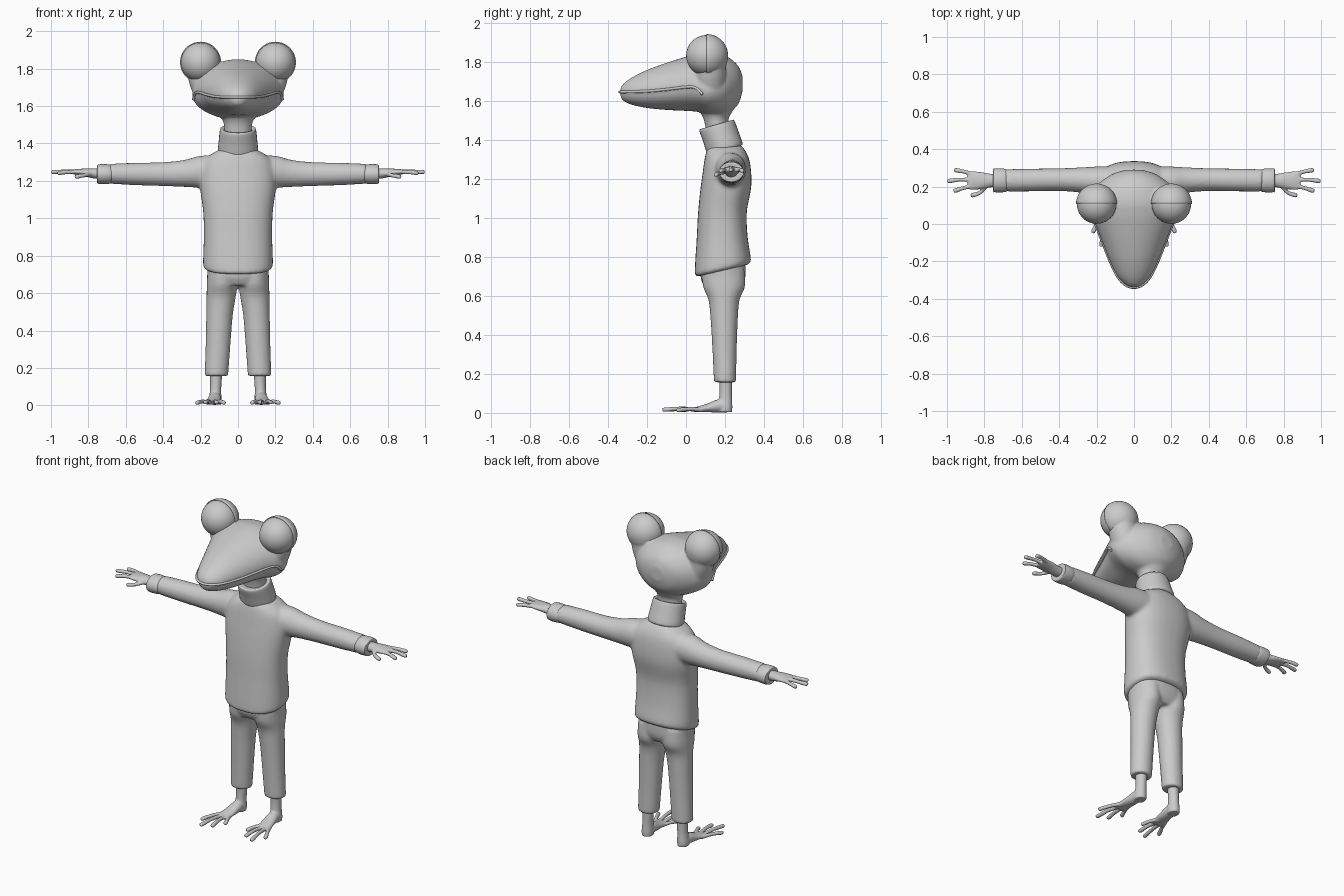
import bpy, bmesh
from math import sin, cos, pi, copysign
from mathutils import Vector, Matrix

if "Cube" in bpy.data.objects:
    bpy.data.objects.remove(bpy.data.objects["Cube"])

grey = bpy.data.materials.new("plain grey")
grey.use_nodes = True
grey.diffuse_color = (0.6, 0.6, 0.6, 1)
grey.node_tree.nodes["Principled BSDF"].inputs["Base Color"].default_value = grey.diffuse_color


def finish(name, bm, voxel=0, relax=0):
    """Make an object; a voxel size melts overlapping pieces into one skin."""
    bmesh.ops.recalc_face_normals(bm, faces=bm.faces)
    mesh = bpy.data.meshes.new(name)
    bm.to_mesh(mesh)
    bm.free()
    obj = bpy.data.objects.new(name, mesh)
    bpy.context.collection.objects.link(obj)
    mesh.materials.append(grey)
    mesh.shade_smooth()
    if voxel:
        melt = obj.modifiers.new("melt", 'REMESH')
        melt.mode = 'VOXEL'
        melt.voxel_size = voxel
        melt.use_smooth_shade = True
        soft = obj.modifiers.new("soften", 'SMOOTH')
        soft.factor, soft.iterations = 0.5, relax
    else:
        bpy.ops.object.select_all(action='DESELECT')
        bpy.context.view_layer.objects.active = obj
        obj.select_set(True)
        bpy.ops.object.shade_smooth_by_angle(angle=0.9)
    return obj


def spline(rows, steps):
    """Catmull-Rom interpolation of equally long number rows."""
    out = []
    for i in range(len(rows) - 1):
        a, b, c, d = (rows[max(0, min(len(rows) - 1, i + k))] for k in (-1, 0, 1, 2))
        for s in range(steps):
            t = s / steps
            out.append([q + t / 2 * (r - p + t * (2*p - 5*q + 4*r - w + t * (3*(q - r) + w - p)))
                        for p, q, r, w in zip(a, b, c, d)])
    return out + [list(rows[-1])]


def loft(bm, rings, n=32, e=1.0, steps=4):
    """Ring: centre, side vector, upper vector, lower vector, lower width factor."""
    rows = [[*c, *u, *v, *w, j] for c, u, v, w, j in rings]
    half = n // 2
    angles = [(pi * k / half, 0) for k in range(half + 1)] + [(pi + pi * k / half, 1) for k in range(half + 1)]
    loops = []
    for row in spline(rows, steps):
        c, u, v, w = (Vector(row[i:i + 3]) for i in (0, 3, 6, 9))
        loop = []
        for a, low in angles:
            ca, sa = (copysign(abs(f) ** e, f) for f in (cos(a), sin(a)))
            p = c + u * ca * (row[12] if low else 1) + (w if low else v) * abs(sa)
            loop.append(bm.verts.new(p))
        loops.append(loop)
    m = len(angles)
    for a, b in zip(loops, loops[1:]):
        for k in range(m):
            bm.faces.new((a[k], a[(k + 1) % m], b[(k + 1) % m], b[k]))
    bm.faces.new(loops[0])
    bm.faces.new(loops[-1])
    bmesh.ops.remove_doubles(bm, verts=[v for l in loops for v in l], dist=0.0001)


def column(bm, rows, e=1.0):
    """Upright form; row: x, y, z, half width, half depth, rise towards the back."""
    loft(bm, [((x, y, z), (rx, 0, 0), (0, ry, t), (0, -ry, -t), 1) for x, y, z, rx, ry, t in rows], e=e)


def tube(bm, rows, n=14):
    """Sideways limb; row: x, y, z, half width, half thickness."""
    pts = [Vector(r[:3]) for r in rows]
    rings = []
    for i, r in enumerate(rows):
        d = pts[min(i + 1, len(pts) - 1)] - pts[max(i - 1, 0)]
        u = d.cross(Vector((0, 0, 1))).normalized()
        v = u.cross(d).normalized() * r[4]
        rings.append((pts[i], u * r[3], v, -v, 1))
    loft(bm, rings, n)


def digit(bm, base, knuckle, tip, r):
    """Slim finger or toe with a rounded pad at its end."""
    a, b, c = Vector(base), Vector(knuckle), Vector(tip)
    end = c + (c - b).normalized() * r * 0.7
    tube(bm, [(*a, r, r), (*b, r * 0.85, r * 0.85), (*c, r, r * 0.9), (*end, r * 0.3, r * 0.3)])


# Head: stations of depth, half width, crown, mouth height, jaw, jaw width
stations = [(-.337, .015, 1.66, 1.647, 1.63, .95), (-.325, .045, 1.685, 1.647, 1.605, .92),
            (-.28, .088, 1.72, 1.648, 1.582, .92), (-.2, .128, 1.76, 1.651, 1.565, .93),
            (-.1, .168, 1.797, 1.66, 1.555, .94), (0, .208, 1.828, 1.672, 1.55, .95),
            (.06, .235, 1.843, 1.665, 1.545, .98), (.12, .243, 1.85, 1.66, 1.53, 1),
            (.2, .205, 1.835, 1.68, 1.53, 1), (.265, .12, 1.785, 1.69, 1.58, 1),
            (.29, .04, 1.73, 1.69, 1.65, 1)]
bm = bmesh.new()
loft(bm, [((0, y, m), (w, 0, 0), (0, 0, t - m), (0, 0, b - m), j) for y, w, t, m, b, j in stations], n=48)
column(bm, [(0, .17, 1.4, .075, .06, 0), (0, .155, 1.5, .075, .062, 0),
            (0, .155, 1.55, .1, .085, 0), (0, .16, 1.62, .17, .11, 0)])
for s in (1, -1):
    column(bm, [(s * .15, .12, 1.64, .08, .08, 0), (s * .18, .125, 1.72, .08, .08, 0),
                (s * .195, .13, 1.8, .08, .075, 0)])
    bmesh.ops.create_uvsphere(bm, u_segments=32, v_segments=16, radius=.098,
                              matrix=Matrix.Translation((s * .198, .118, 1.826)))
finish("head", bm, .008, 4)

# Lips follow the mouth line and droop at the corners
side = [(w, y, m) for y, w, t, m, b, j in stations[1:6]] + [(.23, .05, 1.668), (.241, .085, 1.635)]
path = [(-x, y, z) for x, y, z in reversed(side)] + [(0, -.338, 1.647)] + side
bm = bmesh.new()
tube(bm, [(x * .985, y, z, .009, .007) for x, y, z in path], 10)
finish("lips", bm)

# Eyes, each with a half shell of lid behind
for s, label in ((1, "left"), (-1, "right")):
    place = Matrix.Translation((s * .2, .106, 1.834)) @ Matrix.Rotation(pi / 2, 4, 'X')
    bm = bmesh.new()
    bmesh.ops.create_uvsphere(bm, u_segments=40, v_segments=24, radius=.105, matrix=place)
    finish(label + "_eyeball", bm)
    bm = bmesh.new()
    bmesh.ops.create_uvsphere(bm, u_segments=40, v_segments=24, radius=.11, matrix=place)
    bmesh.ops.delete(bm, geom=[v for v in bm.verts if v.co.y < .104], context='VERTS')
    lid = finish(label + "_eyelid", bm)
    shell = lid.modifiers.new("thickness", 'SOLIDIFY')
    shell.thickness = .006

# Rolled collar leaning forward
bm = bmesh.new()
column(bm, [(0, .2, 1.335, .098, .085, -.02), (0, .197, 1.35, .107, .093, -.024), (0, .18, 1.41, .103, .092, -.024),
            (0, .16, 1.475, .097, .09, .022 - .04), (0, .157, 1.487, .09, .083, -.018),
            (0, .158, 1.48, .075, .068, -.015)])
for v in bm.verts:
    v.co.z += (v.co.y - .17) * .5
finish("collar", bm)

# Sweater with sleeves
bm = bmesh.new()
column(bm, [(0, .19, .73, .165, .125, .03), (0, .189, .738, .182, .141, .034), (0, .189, .765, .187, .144, .03),
            (0, .186, .9, .183, .131, 0), (0, .187, 1.03, .186, .125, 0), (0, .204, 1.15, .202, .13, 0),
            (0, .21, 1.23, .205, .125, 0), (0, .21, 1.3, .188, .115, 0), (0, .205, 1.345, .14, .1, 0),
            (0, .2, 1.375, .08, .08, 0)], e=.85)
for s in (1, -1):
    tube(bm, [(s * x, y, z, w, h) for x, y, z, w, h in
              [(.08, .22, 1.25, .09, .09), (.2, .23, 1.248, .078, .086), (.28, .235, 1.24, .068, .073),
               (.4, .237, 1.236, .061, .064), (.55, .235, 1.237, .061, .06), (.69, .233, 1.238, .06, .053)]], 28)
finish("sweater", bm, .01, 6)

# Sleeve cuffs
bm = bmesh.new()
for s in (1, -1):
    tube(bm, [(s * x, .233, 1.236, .06 * k, .05 * k) for x, k in
              [(.67, .9), (.69, 1.03), (.72, 1.07), (.745, 1.04), (.753, .9), (.748, .6)]], 28)
finish("cuffs", bm)

# Trousers
bm = bmesh.new()
column(bm, [(0, .19, .64, .14, .09, 0), (0, .19, .69, .163, .114, 0), (0, .19, .78, .165, .115, 0)], e=.8)
for s in (1, -1):
    column(bm, [(s * x, y, z, w, d, 0) for x, y, z, w, d in
                [(.116, .2, .157, .058, .053), (.115, .2, .17, .063, .057), (.107, .198, .32, .066, .062),
                 (.099, .196, .48, .071, .07), (.09, .195, .58, .078, .08),
                 (.085, .195, .65, .082, .108), (.083, .19, .74, .08, .11)]])
finish("trousers", bm, .009, 4)

# Hands: flat palm, three fingers and a thumb
for s, label in ((1, "left"), (-1, "right")):
    bm = bmesh.new()
    P = lambda x, y, z: (s * x, y, z)
    tube(bm, [(*P(x, .232, z), w, h) for x, z, w, h in
              [(.72, 1.238, .034, .03), (.77, 1.24, .037, .027), (.82, 1.245, .046, .021),
               (.87, 1.248, .05, .015), (.89, 1.248, .04, .01)]], 20)
    for base, mid, tip in (((.86, .265, 1.248), (.91, .28, 1.248), (.955, .288, 1.243)),
                           ((.87, .236, 1.249), (.93, .237, 1.25), (.99, .23, 1.247)),
                           ((.86, .203, 1.248), (.91, .193, 1.247), (.957, .178, 1.242)),
                           ((.785, .212, 1.24), (.82, .17, 1.23), (.865, .153, 1.222))):
        digit(bm, P(*base), P(*mid), P(*tip), .0125)
    finish(label + "_hand", bm, .005, 3)

# Feet: ankle, sloping instep and long spread toes
for s, label in ((1, "left"), (-1, "right")):
    bm = bmesh.new()
    P = lambda x, y, z: (s * x, y, z)
    column(bm, [(*P(x, y, z), w, d, 0) for x, y, z, w, d in
                [(.122, .2, .004, .032, .036), (.122, .2, .03, .034, .038), (.12, .203, .08, .03, .033),
                 (.118, .204, .13, .031, .032), (.117, .203, .2, .034, .034)]])
    tube(bm, [(*P(x, y, z), w, h) for x, y, z, w, h in
              [(.122, .215, .03, .03, .028), (.124, .17, .036, .034, .034), (.13, .11, .025, .038, .022),
               (.137, .06, .018, .042, .014), (.14, .035, .015, .036, .009)]], 20)
    for base, mid, tip in (((.112, .08, .016), (.092, .03, .02), (.076, -.015, .014)),
                           ((.128, .06, .016), (.121, -.02, .022), (.116, -.085, .016)),
                           ((.15, .06, .016), (.163, -.03, .022), (.174, -.112, .016)),
                           ((.162, .08, .016), (.19, .02, .02), (.218, -.04, .014))):
        digit(bm, P(*base), P(*mid), P(*tip), .0125)
    finish(label + "_foot", bm, .005, 3)
